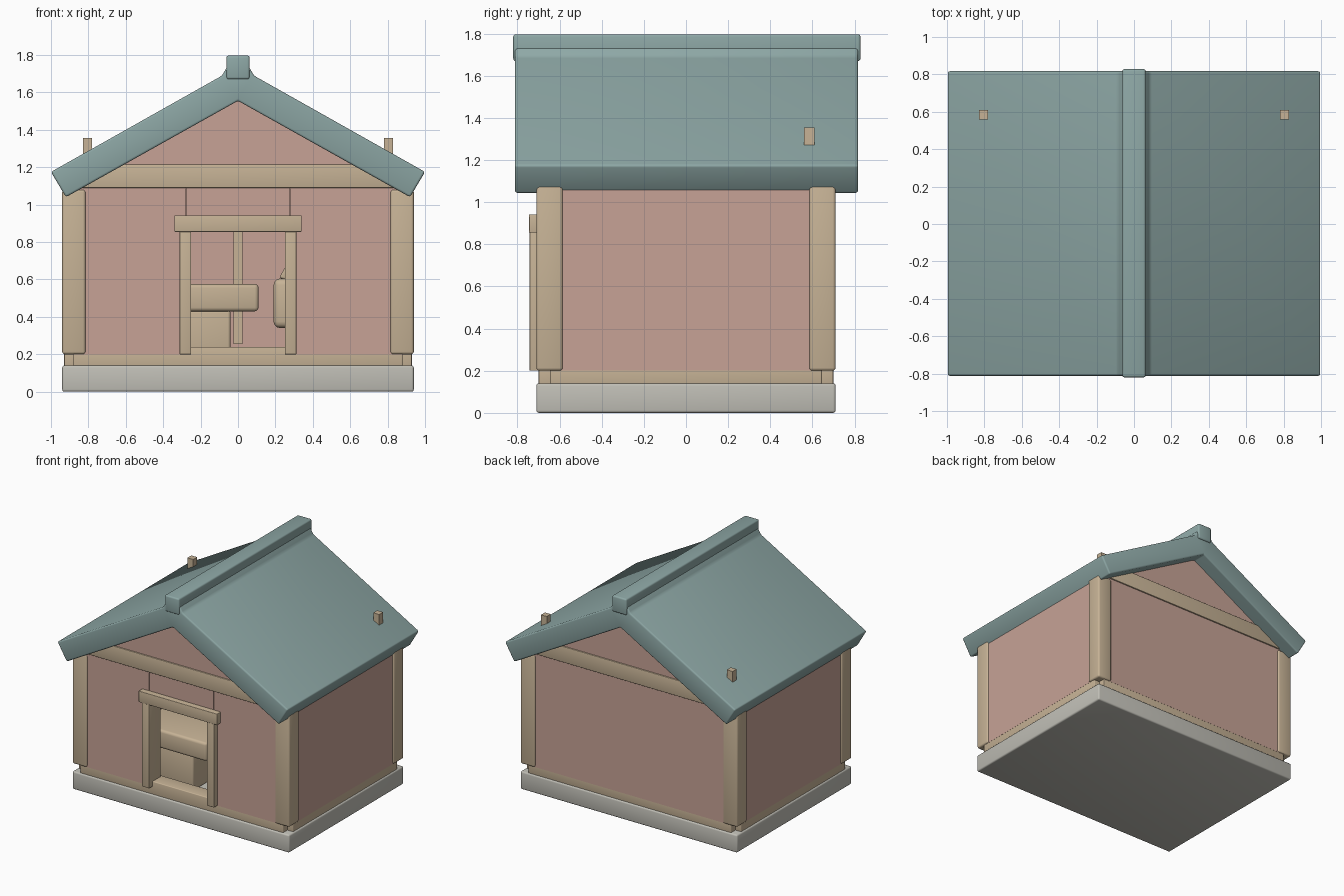
import bpy, math

if "Cube" in bpy.data.objects:
    bpy.data.objects.remove(bpy.data.objects["Cube"], do_unlink=True)


def material(name, rgb):
    m = bpy.data.materials.new(name)
    m.use_nodes = True
    m.diffuse_color = (*rgb, 1)
    m.node_tree.nodes["Principled BSDF"].inputs["Base Color"].default_value = (*rgb, 1)
    return m


teal = material("teal roofing", (0.27, 0.39, 0.38))
pink = material("pink plaster", (0.57, 0.365, 0.305))
tan = material("tan timber", (0.57, 0.45, 0.305))
grey = material("grey stone", (0.53, 0.52, 0.47))


def prism(name, profile, y0, y1, mat, bevel=0.0):
    """Extrude an x-z profile (counter-clockwise from the front) along y."""
    n = len(profile)
    verts = [(x, y, z) for y in (y0, y1) for x, z in profile]
    faces = [tuple(range(n)), tuple(reversed(range(n, 2 * n)))]
    faces += [(i, i + n, (i + 1) % n + n, (i + 1) % n) for i in range(n)]
    me = bpy.data.meshes.new(name)
    me.from_pydata(verts, [], faces)
    me.materials.append(mat)
    ob = bpy.data.objects.new(name, me)
    bpy.context.collection.objects.link(ob)
    if bevel:
        mod = ob.modifiers.new("Rounded edges", "BEVEL")
        mod.width = bevel
        mod.segments = 3
        mod.limit_method = "ANGLE"
        bpy.ops.object.select_all(action="DESELECT")
        bpy.context.view_layer.objects.active = ob
        ob.select_set(True)
        bpy.ops.object.modifier_apply(modifier=mod.name)
        bpy.ops.object.shade_smooth_by_angle(angle=math.radians(35))
    return ob


def box(name, x, y, z, mat, bevel=0.0):
    """Box from (min, max) ranges."""
    (a, b), (c, d) = x, z
    return prism(name, [(a, c), (b, c), (b, d), (a, d)], *y, mat, bevel)


def span(side, inner, outer):
    return tuple(sorted((side * inner, side * outer)))


# Stone base
box("stone_base", (-0.94, 0.94), (-0.71, 0.71), (0, 0.14), grey, 0.012)

# Sills, walls, gables and tie beams on both ends
for s, end in ((-1, "front"), (1, "back")):
    y_wall = span(s, 0.61, 0.70)
    box(end + "_sill", (-0.88, 0.88), span(s, 0.58, 0.699), (0.13, 0.24), tan, 0.006)
    box(end + "_tie_beam", (-0.85, 0.85), span(s, 0.6, 0.71), (1.09, 1.215), tan, 0.005)
    prism(end + "_gable", [(-0.86, 1.12), (0.86, 1.12), (0, 1.61)], *y_wall, pink)
    if end == "back":
        box("back_wall", (-0.88, 0.88), y_wall, (0.2, 1.12), pink)

y_front = (-0.70, -0.61)
for s, side in ((-1, "right"), (1, "left")):
    box(side + "_front_panel", span(s, 0.28, 0.88), y_front, (0.2, 1.12), pink)
    box(side + "_sill", span(s, 0.81, 0.929), (-0.645, 0.645), (0.13, 0.24), tan, 0.006)
    box(side + "_wall", span(s, 0.84, 0.93), (-0.645, 0.645), (0.2, 1.12), pink)
    # Corner posts
    for t, end in ((-1, "front"), (1, "back")):
        box(end + "_" + side + "_post", span(s, 0.815, 0.94), span(t, 0.585, 0.71),
            (0.2, 1.08), tan, 0.014)
    # Door jambs
    box(side + "_door_jamb", span(s, 0.25, 0.312), (-0.742, -0.6), (0.2, 0.86), tan, 0.003)

# Door header
box("panel_above_door", (-0.279, 0.279), (-0.699, -0.61), (0.88, 1.12), pink)
box("door_lintel", (-0.34, 0.34), (-0.745, -0.6), (0.855, 0.942), tan, 0.003)

# Rear studs, the outer pair passing through the roof
for i, x in enumerate((-0.805, 0, 0.805)):
    box("rear_stud_%d" % (i + 1), (x - 0.025, x + 0.025), (0.56, 0.609), (0.255, 1.355), tan)

# Roof and ridge cap
half = [(0.92, 1.04), (1.0, 1.175), (0.085, 1.69), (0.06, 1.735)]
roof = [(0, 1.555)] + half + [(-x, z) for x, z in reversed(half)]
prism("roof", roof, -0.812, 0.817, teal, 0.012)
box("ridge_cap", (-0.062, 0.062), (-0.82, 0.828), (1.67, 1.797), teal, 0.012)

# Furniture inside
box("counter_top", (-0.5, 0.11), (-0.55, 0.0), (0.43, 0.575), tan, 0.02)
box("counter_base", (-0.45, -0.04), (-0.5, -0.05), (0.14, 0.435), tan, 0.015)
box("storage_sack", (0.19, 0.45), (-0.2, 0.1), (0.34, 0.605), tan, 0.035)
prism("sack_neck", [(0.22, 0.61), (0.25, 0.6), (0.39, 0.6), (0.42, 0.61), (0.35, 0.73), (0.29, 0.73)],
      -0.12, 0.02, tan, 0.01)
